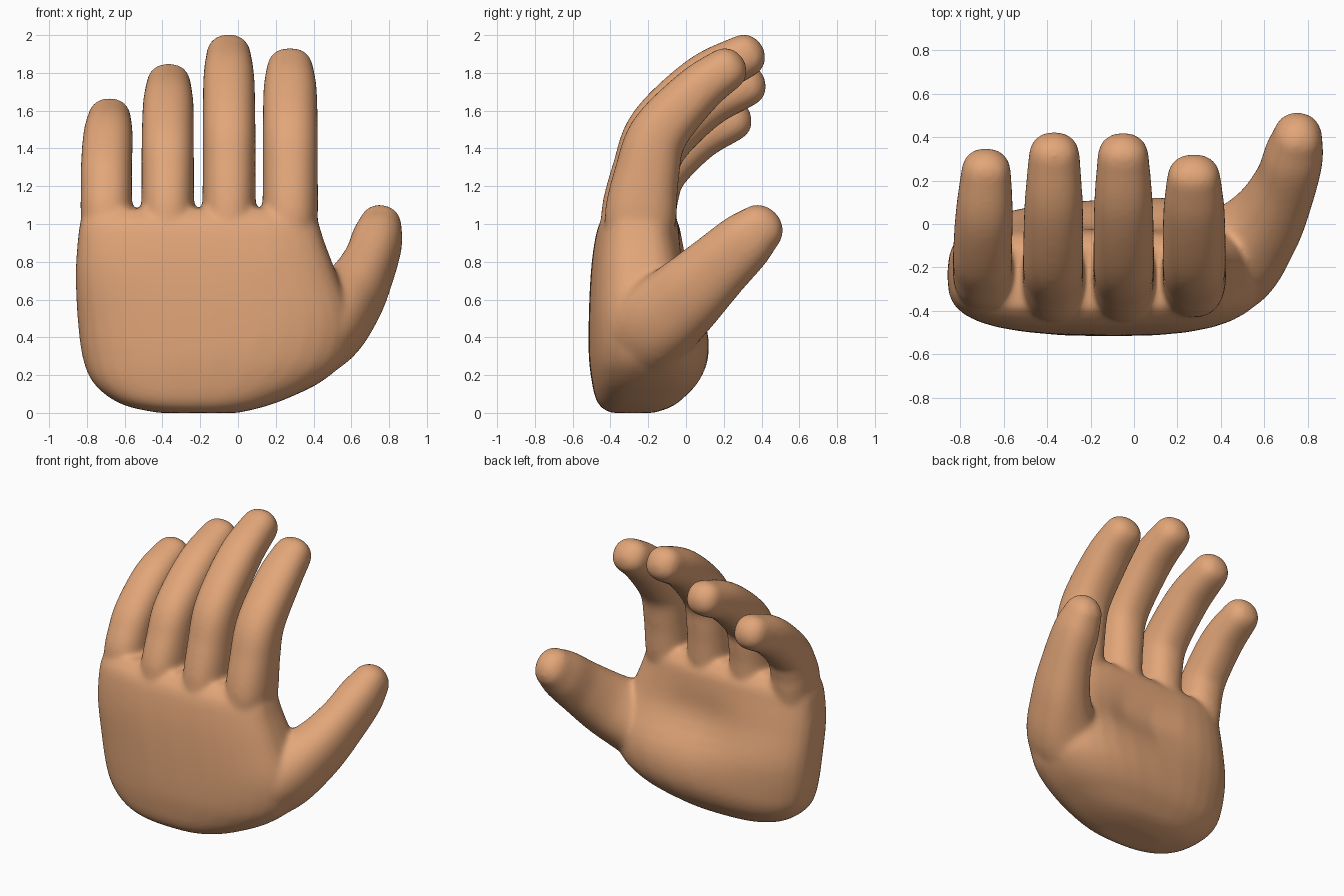
import bpy, bmesh, math
from mathutils import Vector

if "Cube" in bpy.data.objects:
    bpy.data.objects.remove(bpy.data.objects["Cube"])

SIDES = 32


def skin_rings(bm, rings):
    """Bridge a list of closed rings and cap both ends."""
    loops = [[bm.verts.new(p) for p in ring] for ring in rings]
    for a, b in zip(loops, loops[1:]):
        for i in range(SIDES):
            j = (i + 1) % SIDES
            bm.faces.new((a[i], a[j], b[j], b[i]))
    bm.faces.new(loops[0][::-1])
    bm.faces.new(loops[-1])


def superellipse(power):
    """Unit rounded-box outline."""
    pts = []
    for i in range(SIDES):
        c, s = math.cos(math.tau * i / SIDES), math.sin(math.tau * i / SIDES)
        pts.append((math.copysign(abs(c) ** (2 / power), c),
                    math.copysign(abs(s) ** (2 / power), s)))
    return pts


def spline(keys, steps=6):
    """Smooth curve through rows of numbers (Catmull-Rom)."""
    k = [Vector(r) for r in keys]
    k = [2 * k[0] - k[1]] + k + [2 * k[-1] - k[-2]]
    out = []
    for a, b, c, d in zip(k, k[1:], k[2:], k[3:]):
        for n in range(steps):
            t = n / steps
            out.append(0.5 * (2 * b + (c - a) * t + (2 * a - 5 * b + 4 * c - d) * t * t
                              + (3 * b - a - 3 * c + d) * t ** 3))
    return out + [k[-2]]


def digit(bm, keys, tip):
    """Tube through rows of x, y, z, half width, half depth with a rounded tip."""
    rows = spline(keys)
    rings = []
    outline = superellipse(2.3)
    for i, r in enumerate(rows):
        centre = Vector(r[:3])
        prev, nxt = rows[max(i - 1, 0)], rows[min(i + 1, len(rows) - 1)]
        along = (Vector(nxt[:3]) - Vector(prev[:3])).normalized()
        side = Vector((1, 0, 0))
        side = (side - along * side.dot(along)).normalized()
        depth = along.cross(side)
        rings.append([centre + side * u * r[3] + depth * v * r[4] for u, v in outline])
    for a in (25, 48, 68, 82):
        c, s = math.cos(math.radians(a)), math.sin(math.radians(a))
        rings.append([centre + along * tip * s + side * u * r[3] * c + depth * v * r[4] * c
                      for u, v in outline])
    skin_rings(bm, rings)


bm = bmesh.new()

# Palm: z, left, right, back of hand, palm side
palm = spline([
    (0.00, -0.42, 0.00, -0.40, -0.17), (0.03, -0.57, 0.13, -0.45, -0.08),
    (0.08, -0.68, 0.27, -0.48, -0.01), (0.17, -0.775, 0.45, -0.50, 0.07),
    (0.30, -0.825, 0.58, -0.515, 0.115), (0.50, -0.85, 0.61, -0.515, 0.11),
    (0.73, -0.86, 0.525, -0.505, 0.035), (0.90, -0.85, 0.46, -0.485, -0.01),
    (1.01, -0.835, 0.425, -0.455, -0.04), (1.08, -0.80, 0.39, -0.39, -0.10)], 4)
rings = []
for z, x0, x1, y0, y1 in palm:
    ring = []
    for u, v in superellipse(2.6 + 0.9 * max(z - 0.3, 0)):
        x = (x0 + x1) / 2 + u * (x1 - x0) / 2
        y = (y0 + y1) / 2 + v * (y1 - y0) / 2
        # Hollow of the palm, with a fuller heel towards the thumb
        if v > 0:
            y -= 0.07 * v * math.exp(-((x + 0.05) / 0.3) ** 2 - ((z - 0.68) / 0.2) ** 2)
            y += 0.06 * v * (x + 0.1) * math.exp(-((z - 0.35) / 0.25) ** 2)
        ring.append((x, y, z))
    rings.append(ring)
skin_rings(bm, rings)

# Fingers: base x, tip x, half width, base y, base half depth, bend half depth,
# then (y, z) of bend, middle and tip
fingers = [
    (-0.697, -0.68, 0.136, -0.22, 0.17, 0.14, (-0.125, 1.29), (0.055, 1.46), (0.25, 1.557)),
    (-0.372, -0.367, 0.139, -0.25, 0.20, 0.15, (-0.145, 1.41), (0.09, 1.625), (0.325, 1.74)),
    (-0.047, -0.05, 0.140, -0.25, 0.20, 0.153, (-0.152, 1.51), (0.09, 1.765), (0.32, 1.895)),
    (0.277, 0.275, 0.146, -0.24, 0.19, 0.155, (-0.145, 1.475), (0.06, 1.705), (0.22, 1.825)),
]
for xb, xt, w, yb, d, db, bend, mid, tip in fingers:
    half = 1.05 + (bend[1] - 1.05) * 0.5
    digit(bm, [
        (xb, yb, 0.72, w * 0.6, d * 0.6), (xb, yb, 0.90, w * 0.88, d * 0.88),
        (xb, yb, 1.05, w, d),
        (xb, (yb + bend[0]) / 2 - 0.015, half, w, (d + db) / 2), (xb, *bend, w, db),
        ((xb + xt) / 2, *mid, w * 0.97, 0.132), (xt, *tip, w * 0.84, 0.115)], 0.097)

# Thumb
digit(bm, [
    (0.18, -0.25, 0.32, 0.24, 0.20), (0.43, -0.17, 0.46, 0.235, 0.235),
    (0.595, -0.01, 0.605, 0.175, 0.21), (0.69, 0.165, 0.77, 0.143, 0.18),
    (0.735, 0.31, 0.905, 0.135, 0.16), (0.752, 0.388, 0.975, 0.117, 0.134)], 0.122)

bmesh.ops.recalc_face_normals(bm, faces=bm.faces)
mesh = bpy.data.meshes.new("hand")
bm.to_mesh(mesh)
bm.free()
hand = bpy.data.objects.new("hand", mesh)
bpy.context.collection.objects.link(hand)

# Skin material
skin = bpy.data.materials.new("skin")
skin.diffuse_color = (0.76, 0.38, 0.19, 1)
skin.use_nodes = True
skin.node_tree.nodes["Principled BSDF"].inputs["Base Color"].default_value = skin.diffuse_color
mesh.materials.append(skin)

# Fuse the parts into one smooth skin
bpy.context.view_layer.objects.active = hand
hand.select_set(True)
remesh = hand.modifiers.new("fuse", 'REMESH')
remesh.mode = 'VOXEL'
remesh.voxel_size = 0.0125
remesh.use_smooth_shade = True
soften = hand.modifiers.new("soften", 'SMOOTH')
soften.factor = 0.5
soften.iterations = 28
for name in ("fuse", "soften"):
    bpy.ops.object.modifier_apply(modifier=name)
bpy.ops.object.shade_smooth()
